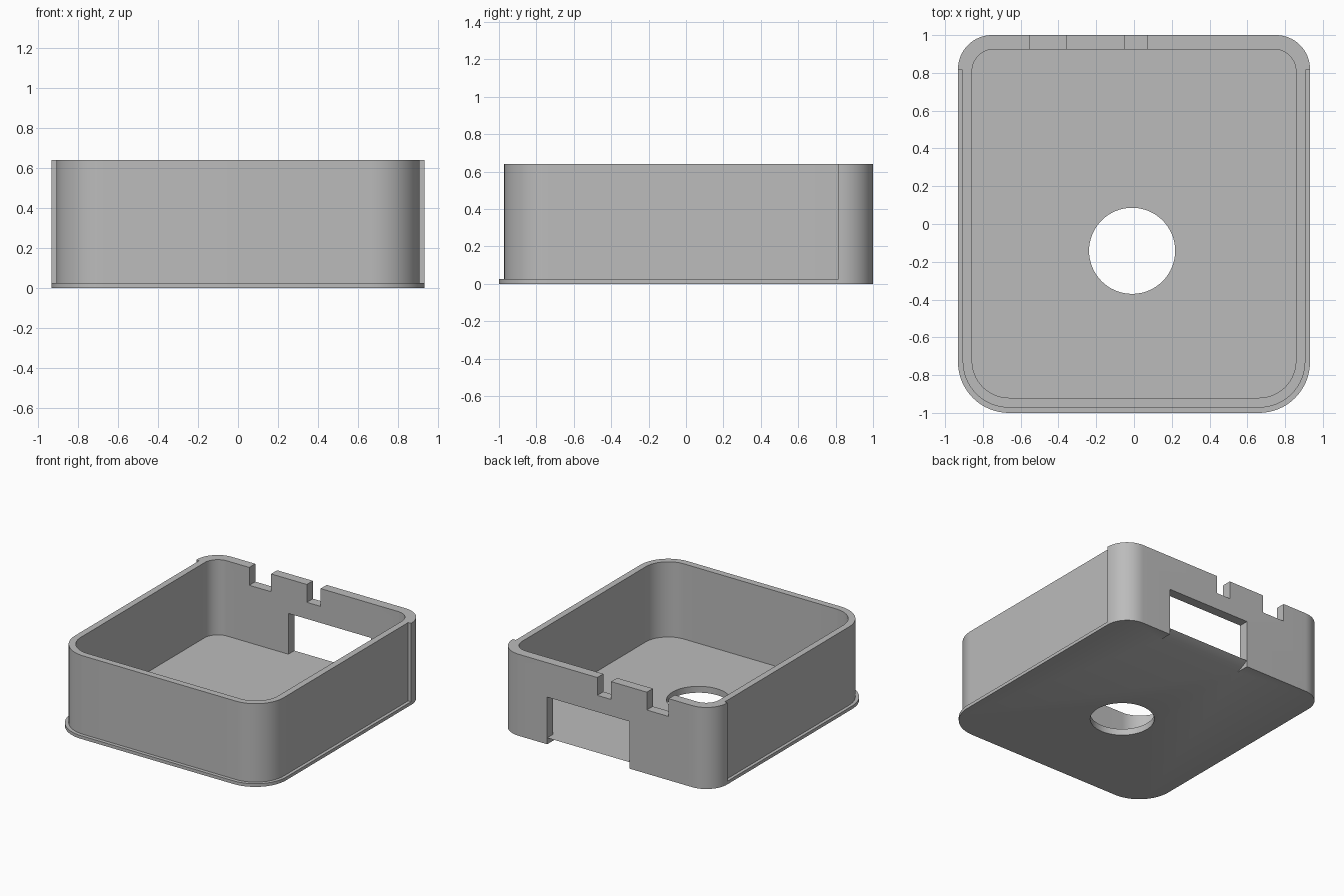
import bpy, bmesh, math
from mathutils import Vector

cube = bpy.data.objects.get("Cube")
if cube:
    bpy.data.objects.remove(cube, do_unlink=True)

HEIGHT, FLOOR, LIP = 0.64, 0.05, 0.025
OVER = 0.1  # how far cutters reach past the surface

# One grey plastic
plastic = bpy.data.materials.new("grey_plastic")
plastic.use_nodes = True
plastic.diffuse_color = (0.5, 0.5, 0.5, 1)
plastic.node_tree.nodes["Principled BSDF"].inputs["Base Color"].default_value = (0.5, 0.5, 0.5, 1)


def arc(cx, cy, r, start, end, steps=16):
    """Points along an arc, angles in degrees."""
    angles = [math.radians(start + (end - start) * i / steps) for i in range(steps + 1)]
    return [(cx + r * math.cos(a), cy + r * math.sin(a)) for a in angles]


def front_corners(w, front, r):
    """Left-to-right front edge with two rounded corners."""
    return arc(-w + r, front + r, r, 180, 270) + arc(w - r, front + r, r, 270, 360)


def rounded_outline(w, front, back, r_front, r_back):
    return (front_corners(w, front, r_front)
            + arc(w - r_back, back - r_back, r_back, 0, 90)
            + arc(-w + r_back, back - r_back, r_back, 90, 180))


def prism(name, outline, lo, hi, axis="z"):
    """Extrude an outline along z, or a (y, z) outline along x."""
    bm = bmesh.new()
    place = (lambda p: (p[0], p[1], lo)) if axis == "z" else (lambda p: (lo, p[0], p[1]))
    face = bm.faces.new([bm.verts.new(place(p)) for p in outline])
    grown = bmesh.ops.extrude_face_region(bm, geom=[face])["geom"]
    step = Vector((0, 0, hi - lo)) if axis == "z" else Vector((hi - lo, 0, 0))
    bmesh.ops.translate(bm, vec=step, verts=[g for g in grown if isinstance(g, bmesh.types.BMVert)])
    bmesh.ops.recalc_face_normals(bm, faces=bm.faces)
    mesh = bpy.data.meshes.new(name)
    bm.to_mesh(mesh)
    bm.free()
    mesh.materials.append(plastic)
    obj = bpy.data.objects.new(name, mesh)
    bpy.context.collection.objects.link(obj)
    return obj


def cut(body, cutter):
    """Subtract the cutter and remove it."""
    cutter.hide_render = True
    mod = body.modifiers.new("cut", "BOOLEAN")
    mod.operation, mod.solver, mod.object = "DIFFERENCE", "EXACT", cutter
    bpy.ops.object.modifier_apply(modifier=mod.name)
    bpy.data.objects.remove(cutter, do_unlink=True)


# Solid block with rounded corners
body = prism("open_case", rounded_outline(0.932, -1, 1, 0.27, 0.18), 0, HEIGHT)
bpy.ops.object.select_all(action="DESELECT")
body.select_set(True)
bpy.context.view_layer.objects.active = body

# Rebate around the front and sides, leaving the base lip and rear shoulders
w, shoulder, far = 0.907, 0.815, 1.2
rebate = ([(-far, shoulder), (-w, shoulder)] + front_corners(w, -0.972, 0.245)
          + [(w, shoulder), (far, shoulder), (far, -far), (-far, -far)])
cut(body, prism("rebate_cutter", rebate, LIP, HEIGHT + OVER))

# Cavity
cut(body, prism("cavity_cutter", rounded_outline(0.857, -0.92, 0.925, 0.195, 0.115),
                FLOOR, HEIGHT + OVER))

# Round hole in the floor
cut(body, prism("hole_cutter", arc(-0.01, -0.142, 0.228, 0, 360, 64)[:-1], -OVER, FLOOR + OVER))

# Rear window, undercut below its sill
window = [(0.85, 0.37), (0.85, FLOOR), (0.999, FLOOR), (0.9, 0), (0.86, -0.02),
          (1.1, -0.02), (1.1, 0.37)]
cut(body, prism("window_cutter", window, -0.21, 0.505, axis="x"))

# Two notches in the rear rim
for left, right in ((-0.55, -0.36), (-0.05, 0.07)):
    notch = [(left, 0.85), (right, 0.85), (right, 1.1), (left, 1.1)]
    cut(body, prism("notch_cutter", notch, HEIGHT - 0.14, HEIGHT + OVER))

bpy.ops.object.shade_smooth_by_angle(angle=math.radians(30))
